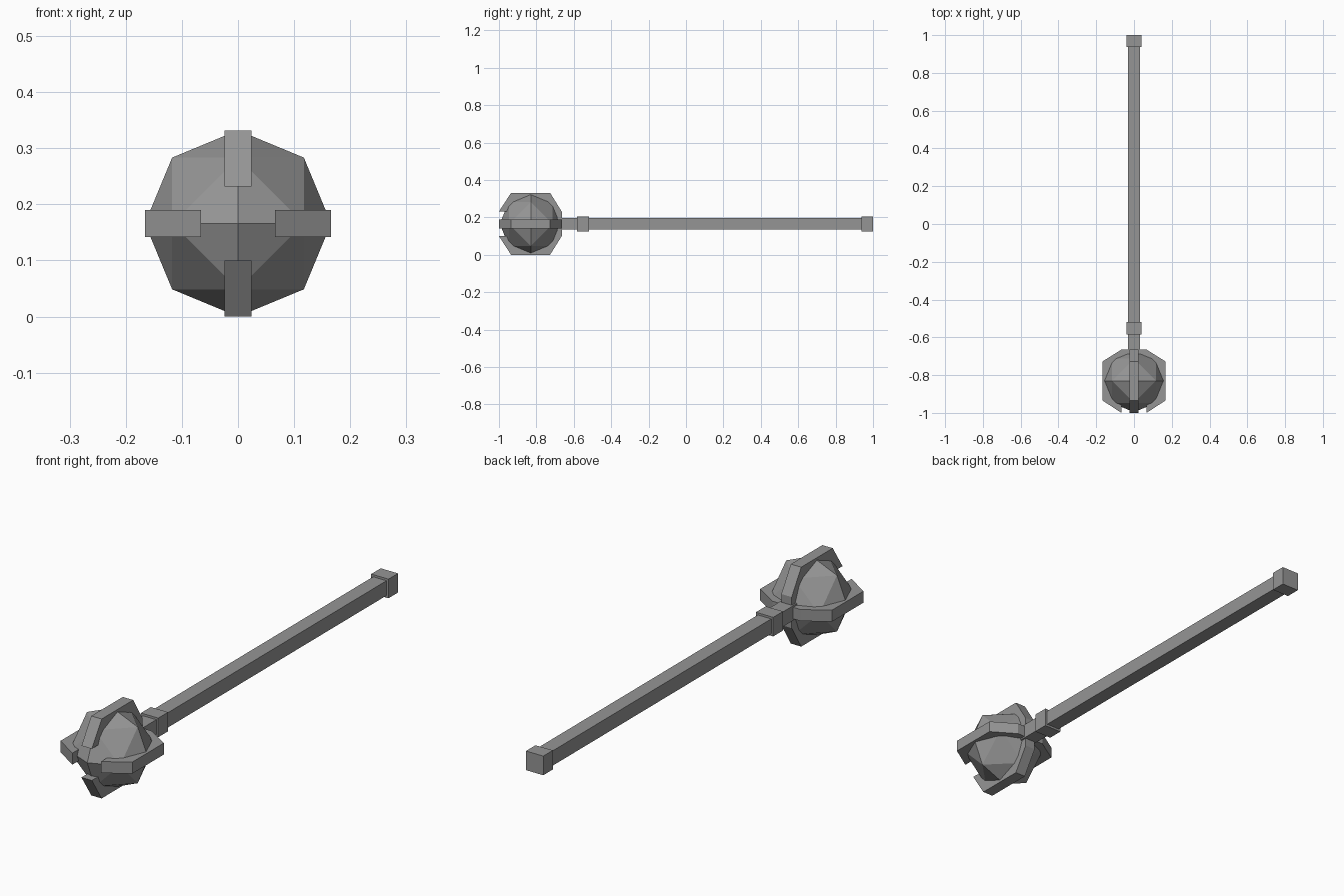
import bpy, bmesh
from math import pi
from mathutils import Matrix, Vector

cube = bpy.data.objects.get("Cube")
if cube:
    bpy.data.objects.remove(cube, do_unlink=True)

iron = bpy.data.materials.new("iron grey")
iron.use_nodes = True
GREY = (0.3, 0.3, 0.3, 1)
iron.diffuse_color = GREY
iron.node_tree.nodes["Principled BSDF"].inputs["Base Color"].default_value = GREY

AXIS_Z = 0.166   # height of the shaft axis
HEAD_Y = -0.83   # centre of the head
RADIUS = 0.166


def finish(name, bm):
    bmesh.ops.recalc_face_normals(bm, faces=bm.faces)
    mesh = bpy.data.meshes.new(name)
    bm.to_mesh(mesh)
    bm.free()
    mesh.materials.append(iron)
    obj = bpy.data.objects.new(name, mesh)
    bpy.context.collection.objects.link(obj)
    obj.location.z = AXIS_Z
    return obj


def bar(name, half, y0, y1):
    """Square bar running along the shaft axis."""
    bm = bmesh.new()
    bmesh.ops.create_cube(bm, size=1)
    bmesh.ops.scale(bm, vec=(2 * half, y1 - y0, 2 * half), verts=bm.verts)
    bmesh.ops.translate(bm, vec=(0, (y0 + y1) / 2, 0), verts=bm.verts)
    return finish(name, bm)


# Shaft with its collar and end cap
bar("shaft", 0.031, -0.70, 0.98)
bar("collar", 0.04, -0.584, -0.519)
bar("end_cap", 0.04, 0.937, 1.0)

# Faceted head: an octahedron split once and pushed out to a sphere
bm = bmesh.new()
for sx in (-1, 1):
    for sy in (-1, 1):
        for sz in (-1, 1):
            a, b, c = Vector((sx, 0, 0)), Vector((0, sy, 0)), Vector((0, 0, sz))
            ab, bc, ca = (a + b).normalized(), (b + c).normalized(), (c + a).normalized()
            for tri in ((a, ab, ca), (b, bc, ab), (c, ca, bc), (ab, bc, ca)):
                bm.faces.new([bm.verts.new(p * RADIUS) for p in tri])
bmesh.ops.remove_doubles(bm, verts=bm.verts, dist=0.0001)
head = finish("head", bm)
head.location.y = HEAD_Y

# Four claws: a bent profile (y, distance from axis) extruded to a flat bar
OUTER = [(-0.664, 0), (-0.664, 0.065), (-0.727, 0.166), (-0.935, 0.166), (-1.0, 0.066)]
INNER = [(-0.945, 0.066), (-0.908, 0.125), (-0.752, 0.125), (-0.715, 0.065), (-0.715, 0)]
HALF_WIDTH = 0.024
for i, side in enumerate(("top", "left", "bottom", "right")):
    bm = bmesh.new()
    face = bm.faces.new([bm.verts.new((-HALF_WIDTH, y, r)) for y, r in OUTER + INNER])
    out = bmesh.ops.extrude_face_region(bm, geom=[face])
    moved = [g for g in out["geom"] if isinstance(g, bmesh.types.BMVert)]
    bmesh.ops.translate(bm, vec=(2 * HALF_WIDTH, 0, 0), verts=moved)
    bmesh.ops.rotate(bm, verts=bm.verts, cent=(0, 0, 0),
                     matrix=Matrix.Rotation(i * pi / 2, 3, "Y"))
    finish(side + "_claw", bm)
